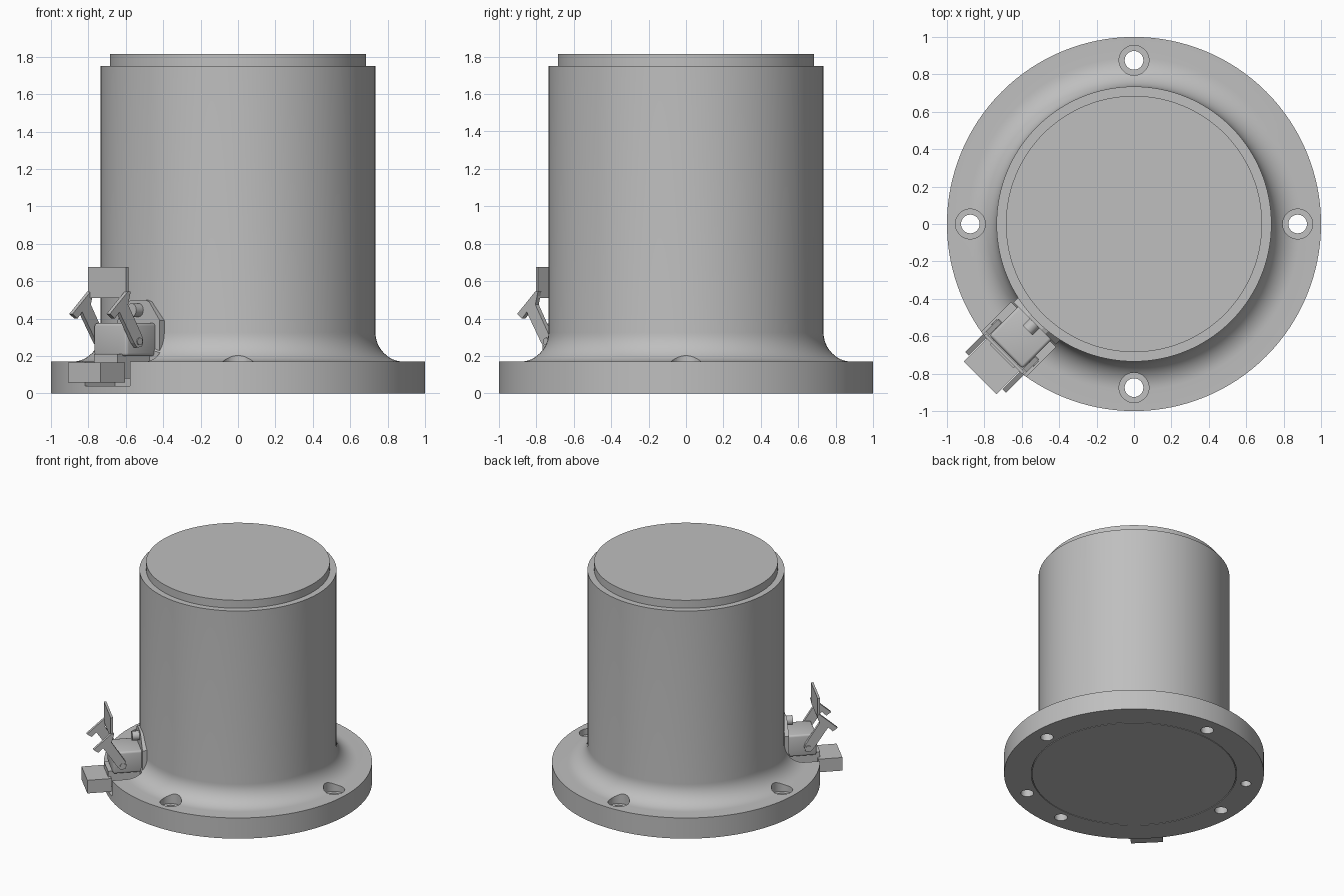
import bpy, bmesh, math
from mathutils import Matrix

if "Cube" in bpy.data.objects:
    bpy.data.objects.remove(bpy.data.objects["Cube"])

grey = bpy.data.materials.new("plain grey")
grey.use_nodes = True
grey.diffuse_color = (0.52, 0.52, 0.52, 1)
grey.node_tree.nodes["Principled BSDF"].inputs["Base Color"].default_value = (0.52, 0.52, 0.52, 1)

# Connector frame: local x points outward, local y along the tangent
FRAME = Matrix.Rotation(math.radians(225), 4, 'Z')


def finish(name, bm, matrix=Matrix()):
    bmesh.ops.recalc_face_normals(bm, faces=bm.faces)
    mesh = bpy.data.meshes.new(name)
    bm.to_mesh(mesh)
    bm.free()
    mesh.transform(matrix)
    mesh.materials.append(grey)
    ob = bpy.data.objects.new(name, mesh)
    bpy.context.collection.objects.link(ob)
    return ob


def activate(ob):
    bpy.ops.object.select_all(action='DESELECT')
    ob.select_set(True)
    bpy.context.view_layer.objects.active = ob


def smooth(ob):
    activate(ob)
    bpy.ops.object.shade_smooth_by_angle(angle=math.radians(30))


def box(name, u, v, z, bevel=0):
    bm = bmesh.new()
    bmesh.ops.create_cube(bm, size=1)
    for p in bm.verts:
        p.co = [a + (b - a) * (c + 0.5) for (a, b), c in zip((u, v, z), p.co)]
    if bevel:
        bmesh.ops.bevel(bm, geom=bm.edges[:], offset=bevel, segments=3, profile=0.5, affect='EDGES')
    return finish(name, bm, FRAME)


def prism(name, points, offset):
    bm = bmesh.new()
    face = bm.faces.new([bm.verts.new(p) for p in points])
    out = bmesh.ops.extrude_face_region(bm, geom=[face])["geom"]
    bmesh.ops.translate(bm, vec=offset, verts=[g for g in out if isinstance(g, bmesh.types.BMVert)])
    return finish(name, bm, FRAME)


def cylinder(name, radius, depth, matrix, segments=32):
    bm = bmesh.new()
    bmesh.ops.create_cone(bm, cap_ends=True, segments=segments, radius1=radius, radius2=radius, depth=depth)
    return finish(name, bm, matrix)


def cut(ob, cutter):
    mod = ob.modifiers.new("cut", 'BOOLEAN')
    mod.operation = 'DIFFERENCE'
    mod.solver = 'EXACT'
    mod.object = cutter
    activate(ob)
    bpy.ops.object.modifier_apply(modifier=mod.name)
    bpy.data.objects.remove(cutter)


# Housing: one turned profile with base seam, flange, fillet and stepped lid
R, TOP, FIL = 0.735, 0.17, 0.155
arc = [(R + FIL * (1 - math.sin(a)), TOP + FIL * (1 - math.cos(a)))
       for a in (math.pi / 2 * i / 12 for i in range(13))]
profile = [(0, 0), (0.785, 0), (0.785, 0.01), (0.791, 0.01), (0.791, 0), (1, 0), (1, TOP)]
profile += arc + [(R, 1.75), (0.685, 1.75), (0.685, 1.815), (0, 1.815)]
bm = bmesh.new()
pts = [bm.verts.new((r, 0, z)) for r, z in profile]
wire = [bm.edges.new(pair) for pair in zip(pts, pts[1:])]
bmesh.ops.spin(bm, geom=pts + wire, axis=(0, 0, 1), cent=(0, 0, 0), angle=2 * math.pi, steps=128)
bmesh.ops.remove_doubles(bm, verts=bm.verts, dist=0.0001)
housing = finish("flanged_housing", bm)


def drill(angle, radius, low, high):
    m = Matrix.Rotation(math.radians(angle), 4, 'Z') @ Matrix.Translation((0.875, 0, (low + high) / 2))
    cut(housing, cylinder("drill", radius, high - low, m))


# Counterbored bolt holes and two blind holes underneath
for angle in (0, 90, 180, 270):
    drill(angle, 0.05, -0.1, 0.5)
    drill(angle, 0.08, 0.12, 0.5)
drill(150, 0.04, -0.1, 0.1)
drill(300, 0.05, -0.1, 0.1)

# Notch in the flange below the connector
cut(housing, box("notch", (0.76, 1.2), (-0.17, 0.17), (0.04, 0.4)))
smooth(housing)

# Connector mounting plate with clipped corners
half = [(0.05, 0.5), (0.08, 0.49), (0.16, 0.39), (0.16, 0.22), (0.1, 0.15)]
outline = half + [(-v, z) for v, z in reversed(half)]
prism("connector_plate", [(0.7, v, z) for v, z in outline], (0.052, 0, 0))

# Connector body, cable block and neck
smooth(box("connector_body", (0.74, 0.968), (-0.125, 0.125), (0.2, 0.375), 0.015))
box("cable_block", (0.98, 1.163), (-0.124, 0.124), (0.057, 0.165))
box("cable_neck", (0.74, 1.0), (-0.09, 0.09), (0.08, 0.21))

# Plate screw
turn = FRAME @ Matrix.Translation((0.77, 0, 0.445)) @ Matrix.Rotation(math.pi / 2, 4, 'Y')
smooth(cylinder("plate_screw", 0.036, 0.07, turn, 24))

# Locking levers on both sides, joined by a thin handle plate
lever = [(0.965, 0.545), (0.985, 0.545), (1.122, 0.425), (1.085, 0.4), (1.05, 0.435),
         (0.94, 0.27), (0.915, 0.245), (0.88, 0.25), (0.87, 0.28), (0.88, 0.31), (0.985, 0.475)]
for side, label in ((1, "left"), (-1, "right")):
    prism(label + "_locking_lever", [(u, side * 0.128, z) for u, z in lever], (0, side * 0.026, 0))
    pin = FRAME @ Matrix.Translation((0.9, side * 0.135, 0.278)) @ Matrix.Rotation(math.pi / 2, 4, 'X')
    smooth(cylinder(label + "_lever_pin", 0.02, 0.05, pin, 20))
box("lever_handle", (0.972, 0.99), (-0.145, 0.145), (0.51, 0.675))
